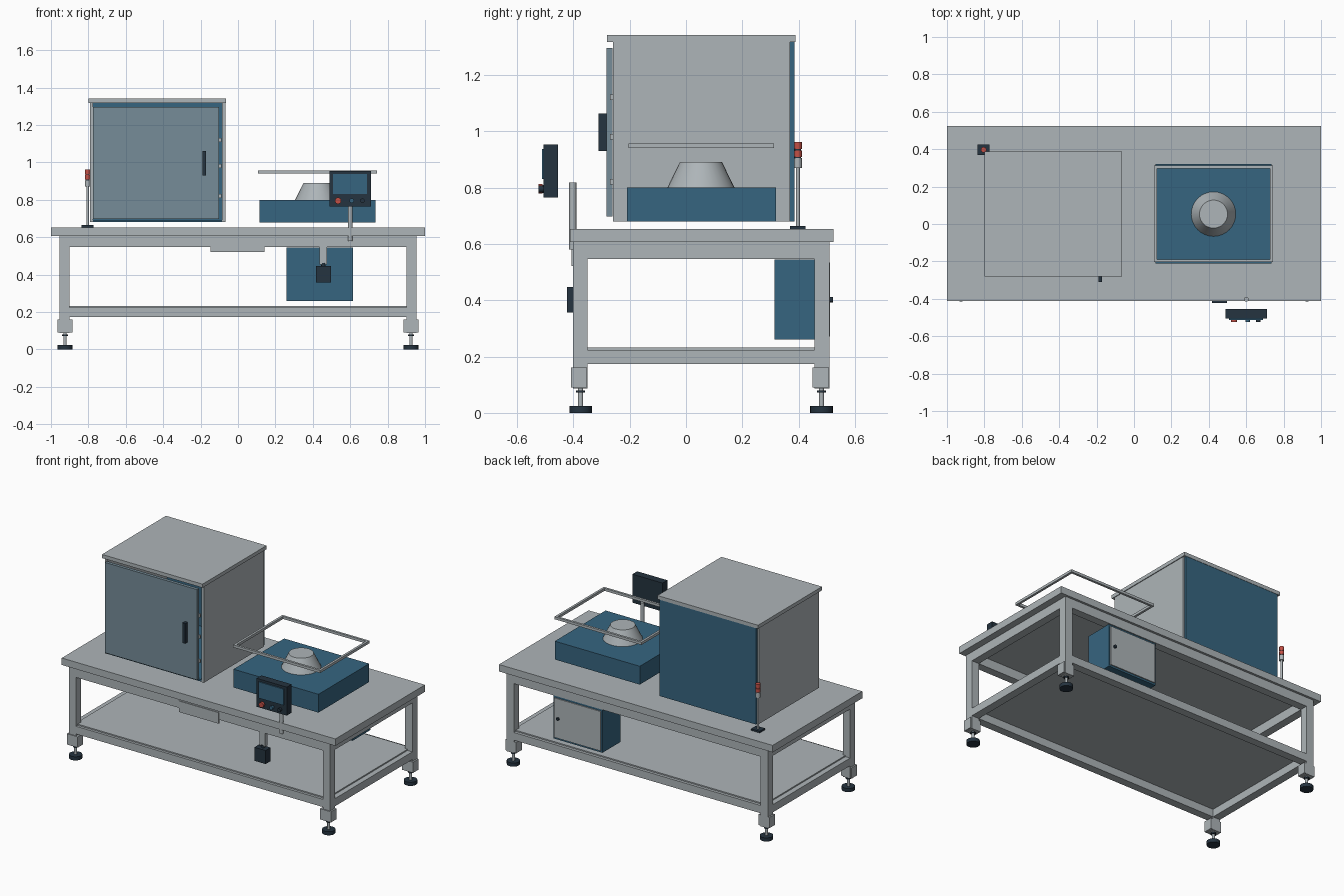
import bpy, math


def mat(name, rgb):
    m = bpy.data.materials.new(name)
    m.diffuse_color = (*rgb, 1)
    return m


GREY = mat("light_grey", (0.42, 0.46, 0.48))
BLUE = mat("steel_blue", (0.037, 0.13, 0.216))
DARK = mat("dark_navy", (0.018, 0.033, 0.05))
DOOR = mat("slate_blue", (0.18, 0.262, 0.314))
RED = mat("signal_red", (0.55, 0.08, 0.06))


def box(name, x, y, z, m):
    """Box given by its (min, max) along each axis."""
    bpy.ops.mesh.primitive_cube_add(size=1, location=[sum(r) / 2 for r in (x, y, z)])
    o = bpy.context.object
    o.name = name
    for v in o.data.vertices:
        for i, r in enumerate((x, y, z)):
            v.co[i] *= r[1] - r[0]
    o.data.materials.append(m)
    return o


def cyl(name, centre, r, h, m, axis="Z", top=None, n=24):
    """Round part, optionally tapered, centred on a point."""
    rot = (math.pi / 2, 0, 0) if axis == "Y" else (0, 0, 0)
    bpy.ops.mesh.primitive_cone_add(vertices=n, radius1=r, radius2=r if top is None else top,
                                    depth=h, location=centre, rotation=rot)
    o = bpy.context.object
    o.name = name
    o.data.materials.append(m)
    bpy.ops.object.shade_smooth_by_angle(angle=math.radians(35))
    return o


# Table top and shelf
box("table_top", (-1, 1), (-0.412, 0.524), (0.607, 0.653), GREY)
box("lower_shelf", (-0.92, 0.92), (-0.385, 0.49), (0.224, 0.232), GREY)

# Legs, brackets and levelling feet
for s in (-1, 1):
    xr = lambda a, b: tuple(sorted((s * a, s * b)))
    for y0, fy in ((-0.402, -0.374), (0.456, 0.481)):
        box("leg", xr(0.902, 0.955), (y0, y0 + 0.053), (0.087, 0.607), GREY)
        box("foot_bracket", xr(0.886, 0.965), (y0 - 0.007, y0 + 0.051), (0.09, 0.161), GREY)
        cyl("foot_pad", (s * 0.925, fy, 0.012), 0.04, 0.024, DARK)
        cyl("foot_stem", (s * 0.925, fy, 0.055), 0.009, 0.07, GREY, n=16)
        cyl("foot_nut", (s * 0.925, fy, 0.076), 0.016, 0.008, DARK, n=16)
    # Side rails
    for z in ((0.547, 0.607), (0.173, 0.224)):
        box("side_rail", xr(0.902, 0.955), (-0.349, 0.456), z, GREY)

# Long rails
for y0 in (-0.402, 0.456):
    for z in ((0.547, 0.607), (0.173, 0.224)):
        box("long_rail", (-0.902, 0.902), (y0, y0 + 0.053), z, GREY)

# Enclosure: hollow shell with back panel, roof and front door
box("enclosure_wall_left", (-0.792, -0.775), (-0.26, 0.37), (0.68, 1.317), GREY)
box("enclosure_wall_right", (-0.085, -0.068), (-0.26, 0.37), (0.68, 1.317), GREY)
box("enclosure_back", (-0.782, -0.078), (0.366, 0.386), (0.68, 1.317), BLUE)
box("enclosure_floor", (-0.775, -0.085), (-0.255, 0.366), (0.68, 0.692), BLUE)
box("enclosure_roof", (-0.798, -0.063), (-0.28, 0.388), (1.317, 1.341), GREY)
box("enclosure_door", (-0.775, -0.101), (-0.282, -0.261), (0.698, 1.295), DOOR)
box("door_handle", (-0.19, -0.17), (-0.31, -0.282), (0.93, 1.062), DARK)
for z in (0.82, 0.98, 1.12):
    box("door_latch", (-0.102, -0.088), (-0.27, -0.258), (z - 0.01, z + 0.01), GREY)

# Processing unit: base, tapered nozzle and guard ring
box("unit_base", (0.114, 0.735), (-0.21, 0.32), (0.679, 0.8), BLUE)
cyl("unit_cone", (0.425, 0.053, 0.845), 0.119, 0.09, GREY, top=0.075, n=32)
for y in ((-0.204, -0.189), (0.297, 0.312)):
    box("guard_long_bar", (0.107, 0.743), y, (0.94, 0.957), GREY)
for x in ((0.107, 0.122), (0.728, 0.743)):
    box("guard_short_bar", x, (-0.189, 0.297), (0.94, 0.957), GREY)

# Control panel on its post
cyl("panel_post", (0.6, -0.402, 0.699), 0.0125, 0.237, GREY)
box("control_panel", (0.49, 0.71), (-0.505, -0.455), (0.765, 0.953), DARK)
box("panel_screen", (0.508, 0.69), (-0.512, -0.505), (0.83, 0.937), BLUE)
for x, r, m in ((0.535, 0.017, RED), (0.608, 0.012, BLUE), (0.665, 0.012, DARK)):
    cyl("button_collar", (x, -0.508, 0.795), r * 0.85, 0.006, DARK, "Y")
    cyl("button", (x, -0.517, 0.795), r, 0.014, m, "Y")

# Front plate and hanging foot switch
box("front_plate", (-0.148, 0.142), (-0.406, -0.395), (0.522, 0.595), GREY)
box("switch_bracket", (0.437, 0.477), (-0.398, -0.375), (0.455, 0.55), GREY)
cyl("switch_neck", (0.457, -0.39, 0.453), 0.012, 0.018, DARK, n=16)
box("switch_box", (0.416, 0.498), (-0.423, -0.37), (0.357, 0.446), DARK)

# Electrical cabinet under the table
box("electrical_cabinet", (0.258, 0.616), (0.315, 0.504), (0.26, 0.545), BLUE)
box("cabinet_door", (0.268, 0.606), (0.504, 0.511), (0.272, 0.533), GREY)
cyl("cabinet_knob", (0.577, 0.515, 0.402), 0.01, 0.012, DARK, "Y", n=16)

# Signal tower
box("tower_base", (-0.836, -0.772), (0.37, 0.424), (0.653, 0.664), DARK)
cyl("tower_pole", (-0.804, 0.397, 0.767), 0.007, 0.206, GREY, n=16)
for z0, z1, m in ((0.87, 0.904, GREY), (0.908, 0.932, RED), (0.936, 0.962, RED)):
    cyl("tower_segment", (-0.804, 0.397, (z0 + z1) / 2), 0.0145, z1 - z0, m)
cyl("tower_core", (-0.804, 0.397, 0.915), 0.011, 0.085, DARK, n=16)
